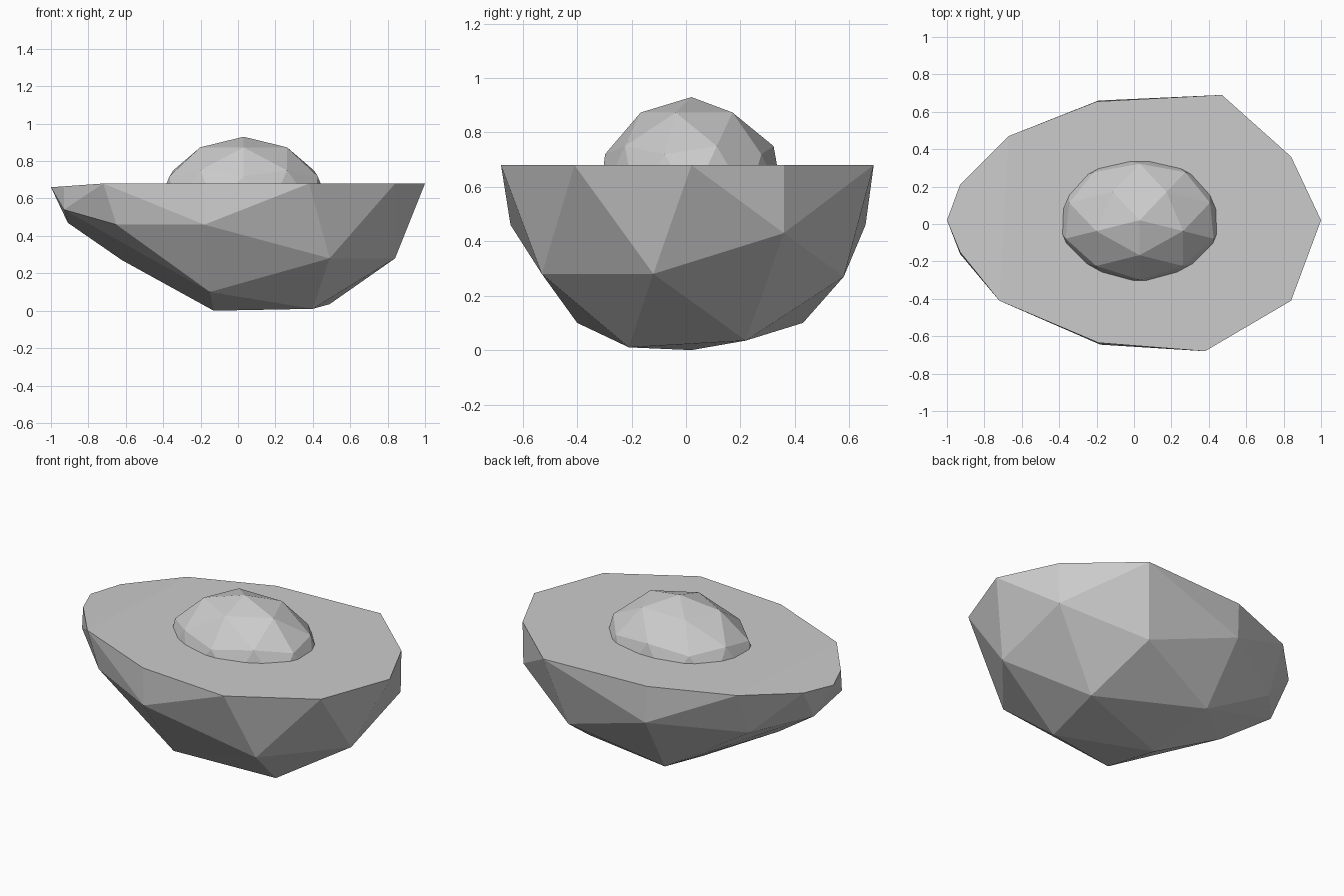
import bpy, bmesh, math
from mathutils import Matrix

cube = bpy.data.objects.get("Cube")
if cube:
    bpy.data.objects.remove(cube, do_unlink=True)

grey = bpy.data.materials.new("light_grey")
grey.use_nodes = True
colour = (0.6, 0.6, 0.6, 1)
grey.diffuse_color = colour
grey.node_tree.nodes["Principled BSDF"].inputs["Base Color"].default_value = colour


def add_object(name, bm):
    bmesh.ops.recalc_face_normals(bm, faces=bm.faces)
    mesh = bpy.data.meshes.new(name)
    bm.to_mesh(mesh)
    bm.free()
    mesh.materials.append(grey)
    obj = bpy.data.objects.new(name, mesh)
    bpy.context.collection.objects.link(obj)
    return obj


# Fruit half: flat cut rim and a faceted skin bulging below it
RIM_Z = 0.68
rim = [(-0.67, 0.47), (-0.2, 0.655), (0.47, 0.69), (0.84, 0.36), (1, 0.02),
       (0.84, -0.41), (0.38, -0.68), (-0.19, -0.635), (-0.72, -0.41)]
tip = [(-0.93, -0.15, 0.665), (-1, 0.02, 0.66), (-0.93, 0.21, 0.665)]
skin = [
    # Upper skin
    (-0.93, -0.16, 0.54), (-0.65, -0.4, 0.46), (-0.18, -0.645, 0.46),
    (0.835, 0.36, 0.43), (-0.19, 0.66, 0.46), (-0.67, 0.35, 0.41),
    (-0.91, 0.08, 0.47),
    # Middle skin
    (0.49, -0.53, 0.28), (0.84, -0.12, 0.28), (0.38, 0.58, 0.27),
    (-0.62, 0, 0.27),
    # Underside
    (-0.15, -0.4, 0.1), (0.4, -0.21, 0.01), (0.49, 0.22, 0.035),
    (-0.16, 0.43, 0.1), (-0.13, 0.02, 0),
]
bm = bmesh.new()
for point in [(x, y, RIM_Z) for x, y in rim] + tip + skin:
    bm.verts.new(point)
bmesh.ops.convex_hull(bm, input=bm.verts)
bmesh.ops.dissolve_limit(bm, angle_limit=math.radians(0.5),
                         verts=bm.verts, edges=bm.edges)
add_object("fruit_half", bm)

# Stone: low-poly ball sunk into the cut face
bm = bmesh.new()
bmesh.ops.create_icosphere(bm, subdivisions=2, radius=1)
bm.transform(Matrix.Translation((0.03, 0.02, 0.55))
             @ Matrix.Diagonal((0.465, 0.355, 0.38, 1))
             @ Matrix.Rotation(math.radians(-90), 4, "Z"))
add_object("stone", bm)
